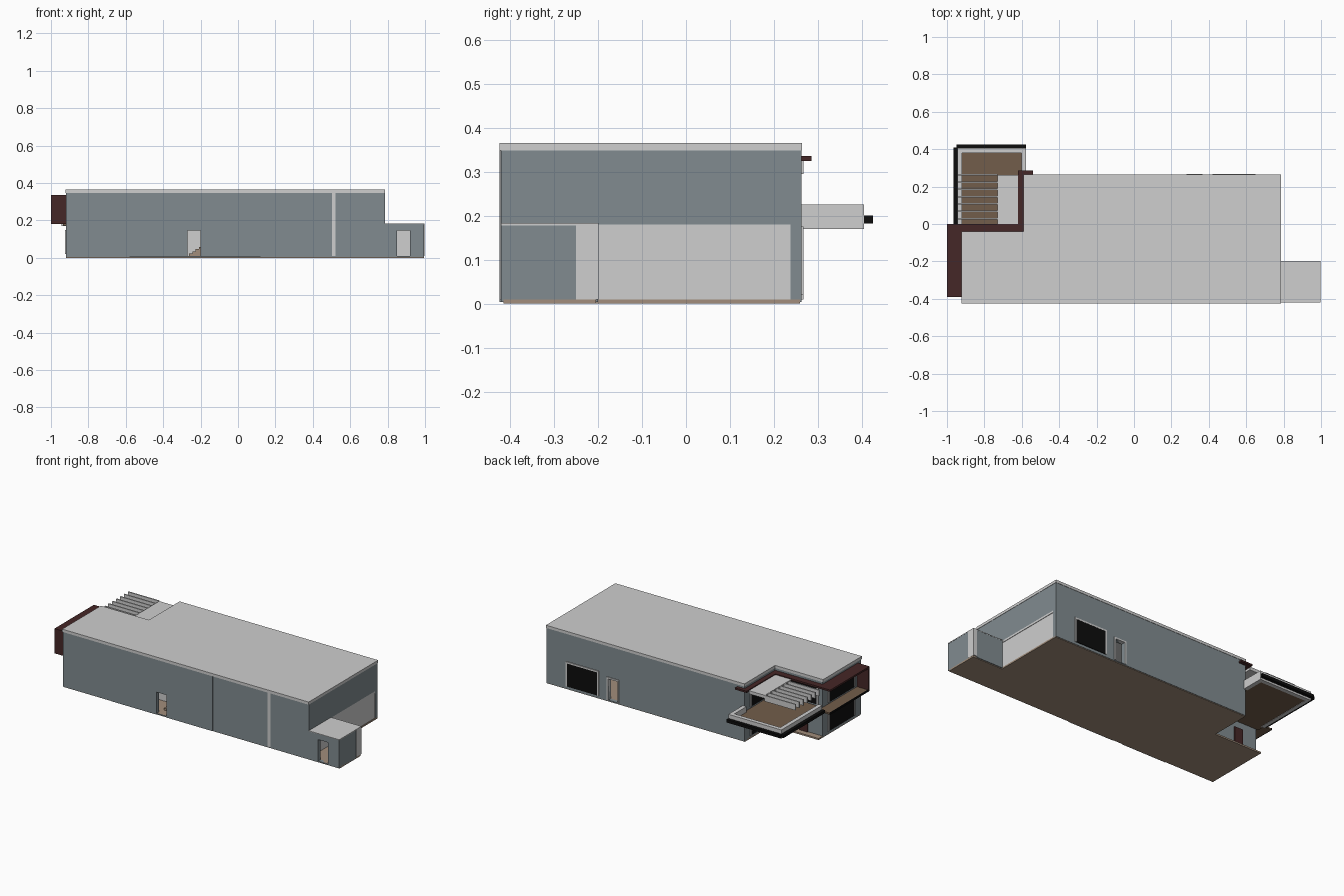
import bpy, bmesh
from mathutils import Vector

if "Cube" in bpy.data.objects:
    bpy.data.objects.remove(bpy.data.objects["Cube"])


def material(name, rgb):
    m = bpy.data.materials.new(name)
    m.use_nodes = True
    m.diffuse_color = (*rgb, 1)
    m.node_tree.nodes["Principled BSDF"].inputs["Base Color"].default_value = (*rgb, 1)
    return m


slate = material("slate render", (0.22, 0.26, 0.28))
pale = material("pale grey", (0.62, 0.62, 0.62))
tan = material("tan floor", (0.36, 0.27, 0.2))
timber = material("brown decking", (0.17, 0.11, 0.07))
maroon = material("dark maroon", (0.06, 0.02, 0.02))
black = material("black", (0.004, 0.004, 0.004))


def add_box(bm, x, y, z):
    verts = bmesh.ops.create_cube(bm, size=1)["verts"]
    for v in verts:
        v.co = Vector([(a + b) / 2 + c * (b - a) for (a, b), c in zip((x, y, z), v.co)])


def finish(name, bm, *mats):
    mesh = bpy.data.meshes.new(name)
    bm.to_mesh(mesh)
    bm.free()
    for m in mats:
        mesh.materials.append(m)
    ob = bpy.data.objects.new(name, mesh)
    bpy.context.collection.objects.link(ob)
    return ob


def boxes(name, mat, *parts):
    bm = bmesh.new()
    for p in parts:
        add_box(bm, *p)
    return finish(name, bm, mat)


T = 0.025  # wall thickness


def oriented(axis, across, along, z):
    return (along, across, z) if axis == "x" else (across, along, z)


def wall(name, axis, face, inward, span, z, openings=(), mat=slate):
    """Wall running along an axis; the outer face is at 'face', the rest pale."""
    bm = bmesh.new()
    across = sorted((face, face + inward * T))
    start = span[0]
    for a, b, low, high in openings:
        add_box(bm, *oriented(axis, across, (start, a), z))
        add_box(bm, *oriented(axis, across, (a, b), (high, z[1])))
        if low > z[0]:
            add_box(bm, *oriented(axis, across, (a, b), (z[0], low)))
        start = b
    add_box(bm, *oriented(axis, across, (start, span[1]), z))
    k = 1 if axis == "x" else 0
    bm.normal_update()
    for f in bm.faces:
        f.material_index = int(f.normal[k] * inward > 0.5)
    return finish(name, bm, mat, pale)


def frame(name, axis, face, out, opening, mat=pale, w=0.01):
    """Trim standing slightly proud around an opening."""
    a, b, low, high = opening
    across = sorted((face - out * T, face + out * 0.005))
    rails = [((a - w, a), (low, high + w)), ((b, b + w), (low, high + w)), ((a, b), (high, high + w))]
    boxes(name, mat, *[oriented(axis, across, s, z) for s, z in rails])


def window(name, axis, face, out, opening):
    a, b, low, high = opening
    boxes(name, black, oriented(axis, sorted((face, face + out * 0.004)), (a, b), (low, high)))
    frame(name + "_frame", axis, face, out, opening)


# Main dimensions
W, E, S, N = -0.92, 0.785, -0.42, 0.262
NX, NY = -0.59, -0.04          # recessed corner
EAVE, TOP, MID = 0.348, 0.365, 0.18
FLOOR = 0.01

# Ground slab, upper floor and roof
boxes("ground_floor", tan,
      ((NX, E), (S + 0.005, N - 0.003), (0, FLOOR)),
      ((W, NX), (S + 0.005, NY + 0.04), (0, FLOOR)),
      ((E, 0.995), (S + 0.005, -0.205), (0, FLOOR)))
boxes("upper_floor", pale,
      ((NX + T, E), (S + T, N - T), (0.168, MID)),
      ((W + T, NX + T), (S + T, NY - T), (0.168, MID)))
boxes("roof", pale,
      ((NX, E + 0.002), (S - 0.004, N + 0.002), (EAVE, TOP)),
      ((W - 0.003, NX), (S - 0.004, NY), (EAVE, TOP)))

# Outer walls
front_door = (-0.27, -0.2, FLOOR, 0.145)
back_door = (0.29, 0.355, FLOOR, 0.145)
annex_door = (0.85, 0.92, FLOOR, 0.145)
wall("front_wall", "x", S, 1, (W, E), (0.004, EAVE), [front_door])
wall("back_wall", "x", N, -1, (NX, E), (0.004, EAVE), [back_door])
wall("left_upper_wall", "y", E, -1, (S, N), (MID, EAVE))
wall("left_lower_wall", "y", E - 0.003, -1, (S + T, N - T), (FLOOR, MID), mat=pale)
wall("right_wall", "y", W, 1, (S, NY), (0.004, EAVE))
wall("recess_back_wall", "x", NY, -1, (W, NX + T), (0.004, EAVE))
wall("recess_side_wall", "y", NX, 1, (NY, N), (0.004, EAVE))
frame("back_door_frame", "x", N, 1, back_door)

# Raised panel of the front wall, cut round the door, and the vertical strip
boxes("front_panel", slate,
      ((-0.58, -0.27), (S - 0.004, S), (0.004, EAVE)),
      ((-0.27, -0.2), (S - 0.004, S), (0.145, EAVE)),
      ((-0.2, 0.12), (S - 0.004, S), (0.004, EAVE)))
boxes("front_strip", pale, ((0.502, 0.52), (S - 0.003, S), (FLOOR, EAVE)))

# Entrance partition and stairs inside the front door
boxes("hall_partition", pale, ((-0.45, 0.1), (-0.26, -0.25), (FLOOR, 0.168)))
boxes("stairs", tan, *[((-0.262 + i * 0.018, -0.244 + i * 0.018), (-0.36, -0.28),
                        (FLOOR, FLOOR + 0.012 * (i + 1))) for i in range(11)])

# Side annex
wall("annex_front_wall", "x", S, 1, (E, 0.995), (0.004, MID), [annex_door])
wall("annex_side_wall", "y", 0.995, -1, (S + T, -0.25), (0.004, MID))
wall("annex_back_wall", "x", -0.2, -1, (E, 0.97), (0.004, MID))
boxes("annex_corner", pale, ((0.97, 0.996), (-0.25, -0.199), (FLOOR, MID)))
boxes("annex_roof", pale, ((E, 0.996), (S, -0.199), (0.178, 0.183)))

# Windows
window("back_window", "x", N, 1, (0.43, 0.64, 0.02, 0.165))
for level, low, high in (("lower", 0.02, 0.14), ("upper", 0.2, 0.315)):
    window(level + "_right_window", "y", W, -1, (-0.35, -0.1, low, high))
    window(level + "_recess_window", "y", NX, -1, (0.05, 0.2, low, high))
window("upper_recess_back_window", "x", NY, 1, (-0.88, -0.66, 0.2, 0.315))
boxes("recess_door", maroon, ((-0.82, -0.76), (NY, NY + 0.006), (FLOOR, 0.13)))

# Terrace with raised rim and black edge band
TW, TE, TN = -0.945, -0.577, 0.405
boxes("terrace_floor", timber, ((TW + 0.01, TE - 0.01), (NY, TN - 0.01), (0.172, 0.19)))
boxes("terrace_rim", pale,
      ((TW, TW + T), (0, TN), (0.17, 0.225)),
      ((TW + T, TE), (TN - T, TN), (0.17, 0.225)),
      ((TE - T, TE), (N, TN - T), (0.17, 0.225)))
boxes("terrace_edge_band", black,
      ((TW - 0.02, TW), (0, TN + 0.005), (0.182, 0.2)),
      ((TW - 0.005, TE), (TN, TN + 0.02), (0.182, 0.2)))

# Canopy slab and slats over the terrace
boxes("canopy_slab", pale, ((-0.73, -0.62), (0, N), (0.31, 0.33)))
boxes("canopy_slats", pale, *[((TW, -0.73), (y, y + 0.008), (0.295, 0.332))
                              for y in [0.025 + 0.039 * i for i in range(7)]])

# Maroon frame following the recess and boxing the side balcony
Z = (0.324, 0.335)
boxes("maroon_band", maroon,
      ((-0.62, -0.54), (N, 0.285), Z),
      ((-0.62, NX), (0, N), Z),
      ((-1, NX), (NY, 0), Z),
      ((-1, W), (-0.39, NY), Z),
      ((-1, W), (-0.39, -0.38), (MID, Z[0])))
boxes("balcony_floor", timber, ((-0.995, W), (-0.38, 0), (MID, 0.19)))
boxes("balcony_edge", black, ((-1, -0.995), (-0.38, 0), (MID, 0.192)))
